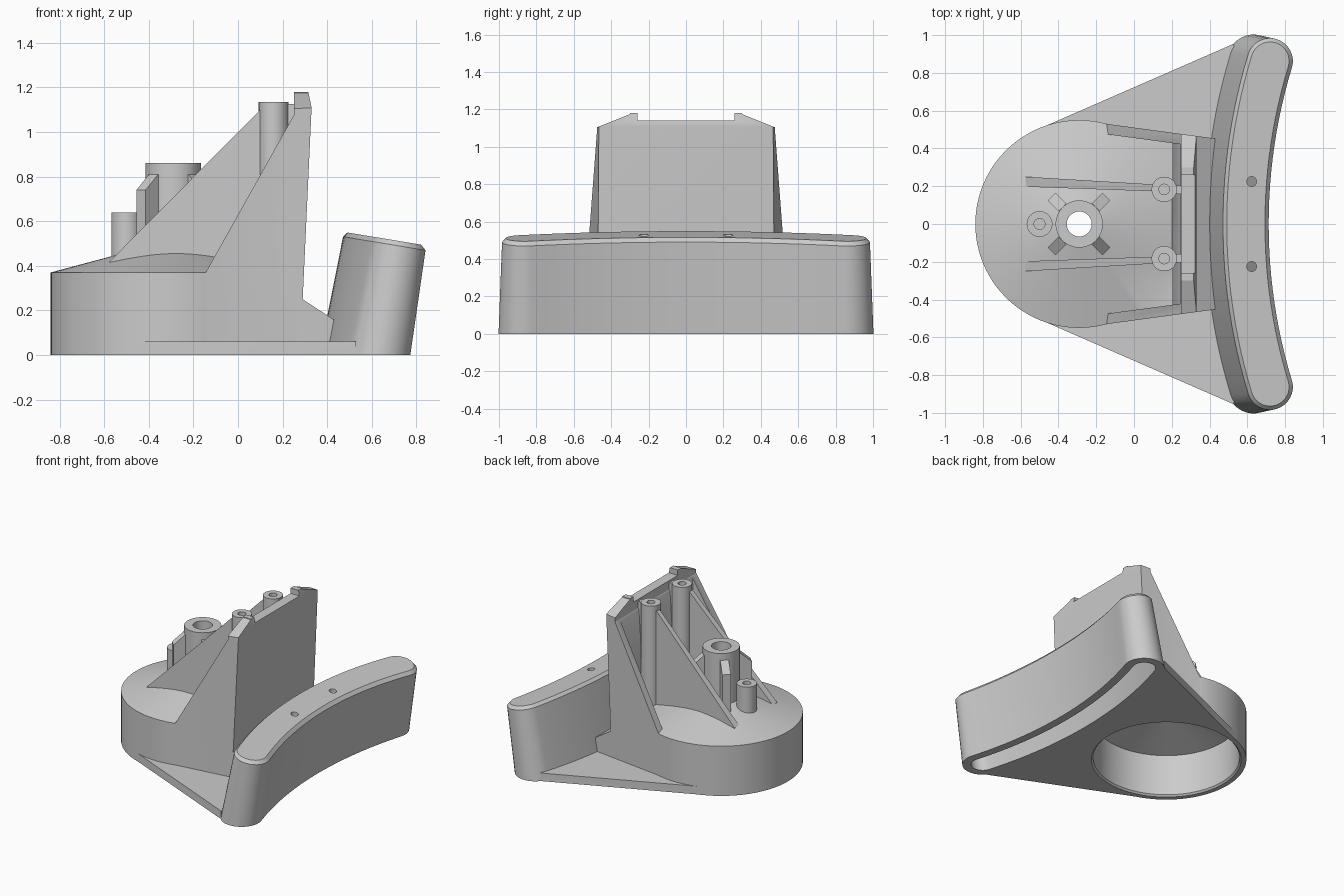
import bpy, bmesh
from math import sin, cos, pi, asin

if "Cube" in bpy.data.objects:
    bpy.data.objects.remove(bpy.data.objects["Cube"])

CX = -0.29  # axis of the round housing


def loft(name, rings):
    """Closed solid skinned through matching rings of points."""
    bm = bmesh.new()
    vs = [[bm.verts.new(p) for p in r] for r in rings]
    n = len(vs[0])
    for a, b in zip(vs, vs[1:]):
        for i in range(n):
            j = (i + 1) % n
            bm.faces.new((a[i], a[j], b[j], b[i]))
    bm.faces.new(vs[0][::-1])
    bm.faces.new(vs[-1])
    bmesh.ops.recalc_face_normals(bm, faces=bm.faces)
    me = bpy.data.meshes.new(name)
    bm.to_mesh(me)
    bm.free()
    ob = bpy.data.objects.new(name, me)
    bpy.context.collection.objects.link(ob)
    return ob


def lathe(name, prof, x=CX, y=0, n=96):
    return loft(name, [[(x + r * cos(2 * pi * i / n), y + r * sin(2 * pi * i / n), z)
                        for i in range(n)] for r, z in prof])


def post(name, x, y, r, z0, z1, n=40):
    return lathe(name, [(r, z0), (r, z1)], x, y, n)


def wall(name, prof, ya, yb):
    """XZ profile extruded between two side planes given as y(x)."""
    return loft(name, [[(x, f(x), z) for x, z in prof] for f in (ya, yb)])


def boolean(target, tool, op):
    m = target.modifiers.new(op, 'BOOLEAN')
    m.operation, m.object, m.solver = op, tool, 'EXACT'
    bpy.context.view_layer.objects.active = target
    bpy.ops.object.modifier_apply(modifier=m.name)
    bpy.data.objects.remove(tool, do_unlink=True)


def banana(cx, hw, zf, R=2.97, ye=0.863, na=24, nc=16):
    """Curved slot outline: arc centreline with round ends."""
    ph, pts = asin(ye / R), []
    for i in range(na + 1):                      # inner side, -y to +y
        t = -ph + 2 * ph * i / na
        pts.append((cx + R - (R + hw) * cos(t), (R + hw) * sin(t)))
    for s in (1, -1):
        ex, ey = cx + R - R * cos(ph), s * R * sin(ph)
        for i in range(1, nc):                   # round end
            a = (pi - ph - pi * i / nc) if s > 0 else (-ph * -1 - pi * i / nc)
            pts.append((ex + hw * cos(a), ey + hw * sin(a)))
        if s > 0:
            for i in range(na + 1):              # outer side, +y to -y
                t = ph - 2 * ph * i / na
                pts.append((cx + R - (R - hw) * cos(t), (R - hw) * sin(t)))
    return [(x, y, zf(x)) for x, y in pts]


# Upright: side wings and back plate from one block, hollowed behind the plate
def side(s, off=0.0):
    return lambda x: s * (0.53 - 0.135 * (x + 0.145) - off)


upright = wall("upright", [(-0.21, 0), (-0.21, 0.37), (-0.145, 0.37), (0.25, 1.075),
                           (0.25, 1.18), (0.315, 1.18), (0.33, 1.11), (0.29, 0.25),
                           (0.42, 0.165), (0.5, 0.112), (0.5, 0)], side(1), side(-1))
boolean(upright, wall("cavity", [(-0.5, 0.37), (0.2, 0.37), (0.25, 1.17), (0.25, 1.3), (-0.5, 1.3)],
                      side(1, 0.055), side(-1, 0.055)), 'DIFFERENCE')
outline = [[(0.3, 1.175), (0.6, 1.055), (0.6, 1.3), (0.3, 1.3)],
           [(-0.3, 1.175), (-0.6, 1.055), (-0.6, 1.3), (-0.3, 1.3)],
           [(-0.26, 1.14), (0.26, 1.14), (0.26, 1.3), (-0.26, 1.3)]]
for o in outline:  # sloped shoulders and middle notch
    boolean(upright, loft("notch", [[(x, y, z) for y, z in o] for x in (0.1, 0.5)]), 'DIFFERENCE')

# Round housing with a shallow cone roof
body = lathe("stand_body", [(0.55, 0), (0.55, 0.37), (0.001, 0.517)])
boolean(body, upright, 'UNION')

# Base plate
base = [(-0.508, 0.502), (0.53, 0.955), (0.53, -0.955), (-0.508, -0.502)]
parts = [loft("base_plate", [[(x, y, z) for x, y in base] for z in (0, 0.06)])]


# Leaning curved wall
def top(x, d=0.0):
    return 0.552 - 0.165 * (x - 0.475) - d


parts.append(loft("curved_wall", [banana(0.505, 0.14, lambda x: 0),
                                  banana(0.592, 0.121, lambda x: top(x, 0.022)),
                                  banana(0.592, 0.101, top)]))

# Centre tube with four diagonal ribs, and the small post
parts.append(post("centre_tube", CX, 0, 0.125, 0.4, 0.86, 64))
parts.append(post("small_post", -0.5, 0, 0.068, 0.4, 0.64))
for k in range(4):
    a = pi / 4 + k * pi / 2
    prof = [(0.09, 0.45), (0.205, 0.43), (0.205, 0.74), (0.125, 0.81), (0.09, 0.81)]
    parts.append(loft("tube_rib", [[(CX + r * cos(a) - w * sin(a), r * sin(a) + w * cos(a), z)
                                    for r, z in prof] for w in (-0.029, 0.029)]))

# Tall posts, their webs to the plate and long gussets
for s in (1, -1):
    parts.append(post("tall_post", 0.16, s * 0.183, 0.067, 0.36, 1.135))
    parts.append(wall("post_web", [(0.18, 0.36), (0.24, 0.36), (0.275, 1.125), (0.18, 1.125)],
                      lambda x: s * 0.205, lambda x: s * 0.16))
    parts.append(wall("gusset", [(-0.575, 0.42), (-0.575, 0.37), (0.15, 0.36), (0.15, 1.1), (0.1, 1.1)],
                      lambda x: s * (0.25 - 0.06 * (x + 0.57)),
                      lambda x: s * (0.197 - 0.035 * (x + 0.57))))
for p in parts:
    boolean(body, p, 'UNION')

# Underside pocket and slot, then all screw holes
cuts = [lathe("pocket", [(0.525, -0.01), (0.503, 0.012), (0.5, 0.32), (0.001, 0.455)]),
        loft("slot", [banana(0.5, 0.08, lambda x: -0.03),
                      banana(0.585, 0.07, lambda x: top(x, 0.05))]),
        post("bore", CX, 0, 0.066, 0.2, 1.0, 48),
        post("small_hole", -0.5, 0, 0.029, 0.45, 0.8, 24)]
for s in (1, -1):
    cuts.append(post("tall_hole", 0.16, s * 0.183, 0.028, 0.8, 1.3, 24))
    cuts.append(post("wall_hole", 0.623, s * 0.225, 0.026, 0.4, 0.7, 24))
for c in cuts:
    boolean(body, c, 'DIFFERENCE')

bpy.ops.object.select_all(action='DESELECT')
body.select_set(True)
bpy.context.view_layer.objects.active = body
bpy.ops.object.shade_smooth_by_angle(angle=0.5)
